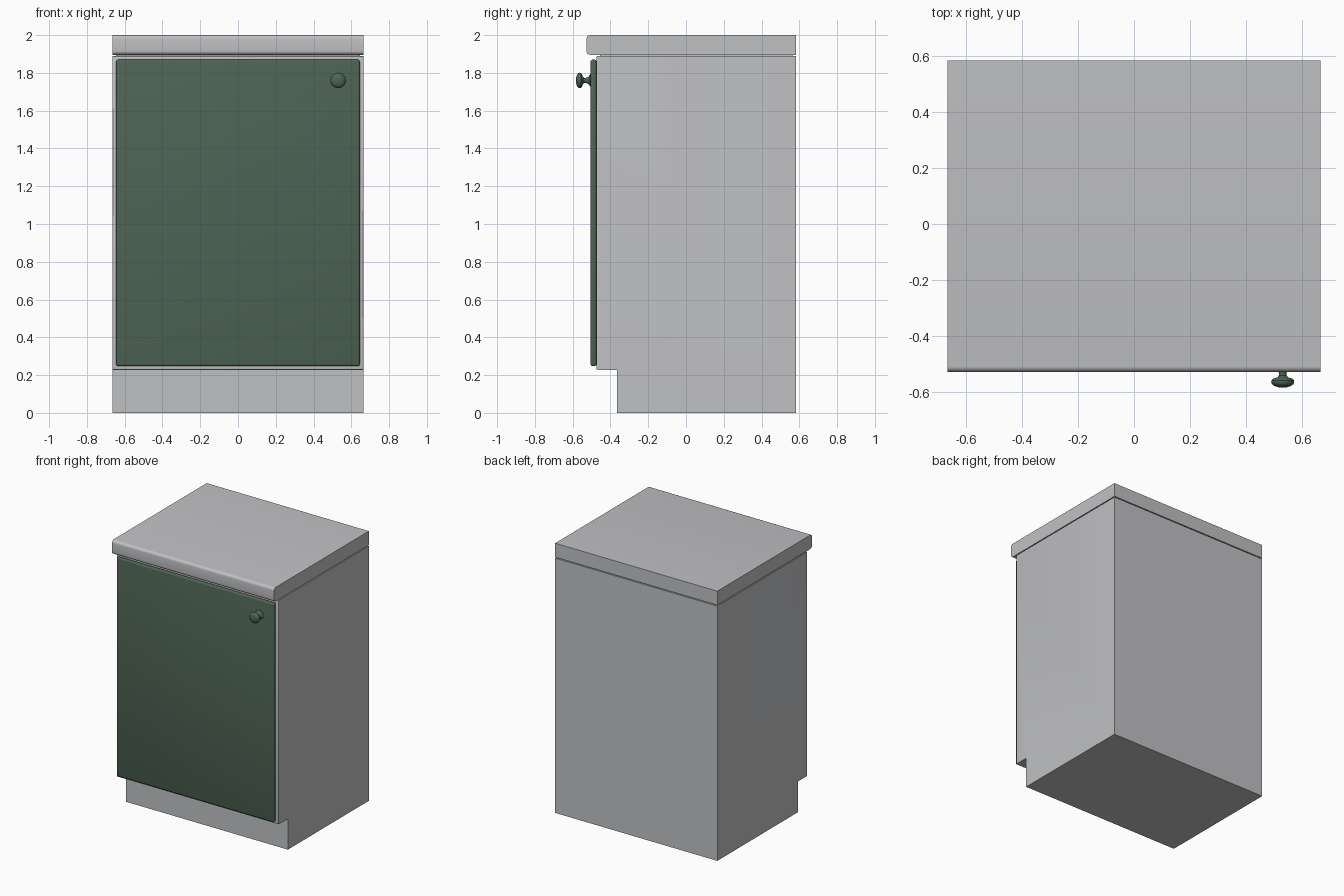
import bpy, bmesh, math

if "Cube" in bpy.data.objects:
    bpy.data.objects.remove(bpy.data.objects["Cube"])


def material(name, rgb):
    m = bpy.data.materials.new(name)
    m.diffuse_color = (*rgb, 1)
    m.use_nodes = True
    m.node_tree.nodes["Principled BSDF"].inputs["Base Color"].default_value = m.diffuse_color
    return m


GREY = material("light_grey", (0.53, 0.535, 0.55))
GREEN = material("dark_green", (0.076, 0.127, 0.089))
HALF_W, BACK = 0.665, 0.583


def finish(name, bm, mat, smooth=True):
    bmesh.ops.recalc_face_normals(bm, faces=bm.faces)
    me = bpy.data.meshes.new(name)
    bm.to_mesh(me)
    bm.free()
    me.materials.append(mat)
    ob = bpy.data.objects.new(name, me)
    bpy.context.collection.objects.link(ob)
    if smooth:
        bpy.ops.object.select_all(action='DESELECT')
        ob.select_set(True)
        bpy.context.view_layer.objects.active = ob
        bpy.ops.object.shade_smooth_by_angle(angle=math.radians(35))
    return ob


def extrude_x(name, profile, half, mat, bevel=0, segments=1, pick=None):
    """Extrude a (y, z) profile across x and round the picked edges."""
    bm = bmesh.new()
    f = bm.faces.new([bm.verts.new((-half, y, z)) for y, z in profile])
    ret = bmesh.ops.extrude_face_region(bm, geom=[f])
    for v in ret["geom"]:
        if isinstance(v, bmesh.types.BMVert):
            v.co.x = half
    if bevel:
        edges = [e for e in bm.edges if pick is None or pick(e)]
        bmesh.ops.bevel(bm, geom=edges, offset=bevel, segments=segments,
                        profile=0.5, affect='EDGES')
    return finish(name, bm, mat)


def rect(y0, y1, z0, z1):
    return [(y0, z0), (y1, z0), (y1, z1), (y0, z1)]


def on_front(y):
    return lambda e: all(abs(v.co.y - y) < 1e-4 for v in e.verts)


# Cabinet body with recessed toe kick
front = -0.475
extrude_x("cabinet_body",
          [(-0.365, 0), (BACK, 0), (BACK, 1.889), (front, 1.889),
           (front, 0.228), (-0.365, 0.228)],
          HALF_W, GREY, 0.007, 3, on_front(front))

# Recessed strip behind the shadow gap
extrude_x("gap_filler", rect(front + 0.02, BACK - 0.02, 1.88, 1.905),
          HALF_W - 0.02, GREY)


# Worktop with long rounded front edges
def long_front(e):
    return on_front(-0.527)(e) and abs(e.verts[0].co.x - e.verts[1].co.x) > 0.5


extrude_x("worktop", rect(-0.527, BACK, 1.896, 2.0), HALF_W, GREY,
          0.02, 5, long_front)

# Door panel
extrude_x("door", rect(-0.505, -0.474, 0.248, 1.87), 0.645, GREEN, 0.01, 3)

# Turned knob: (radius, y) profile revolved about the y axis
PROFILE = [(0.034, -0.503), (0.033, -0.507), (0.024, -0.513), (0.017, -0.52),
           (0.014, -0.53), (0.014, -0.54), (0.019, -0.546), (0.034, -0.551),
           (0.04, -0.557), (0.041, -0.564), (0.038, -0.571), (0.028, -0.578),
           (0.014, -0.582)]
N = 32
bm = bmesh.new()
rings = [[bm.verts.new((0.53 + r * math.cos(2 * math.pi * i / N), y,
                        1.76 + r * math.sin(2 * math.pi * i / N)))
          for i in range(N)] for r, y in PROFILE]
for a, b in zip(rings, rings[1:]):
    for i in range(N):
        j = (i + 1) % N
        bm.faces.new((a[i], a[j], b[j], b[i]))
bm.faces.new(rings[0])
tip = bm.verts.new((0.53, -0.583, 1.76))
for i in range(N):
    bm.faces.new((rings[-1][i], rings[-1][(i + 1) % N], tip))
finish("door_knob", bm, GREEN)
